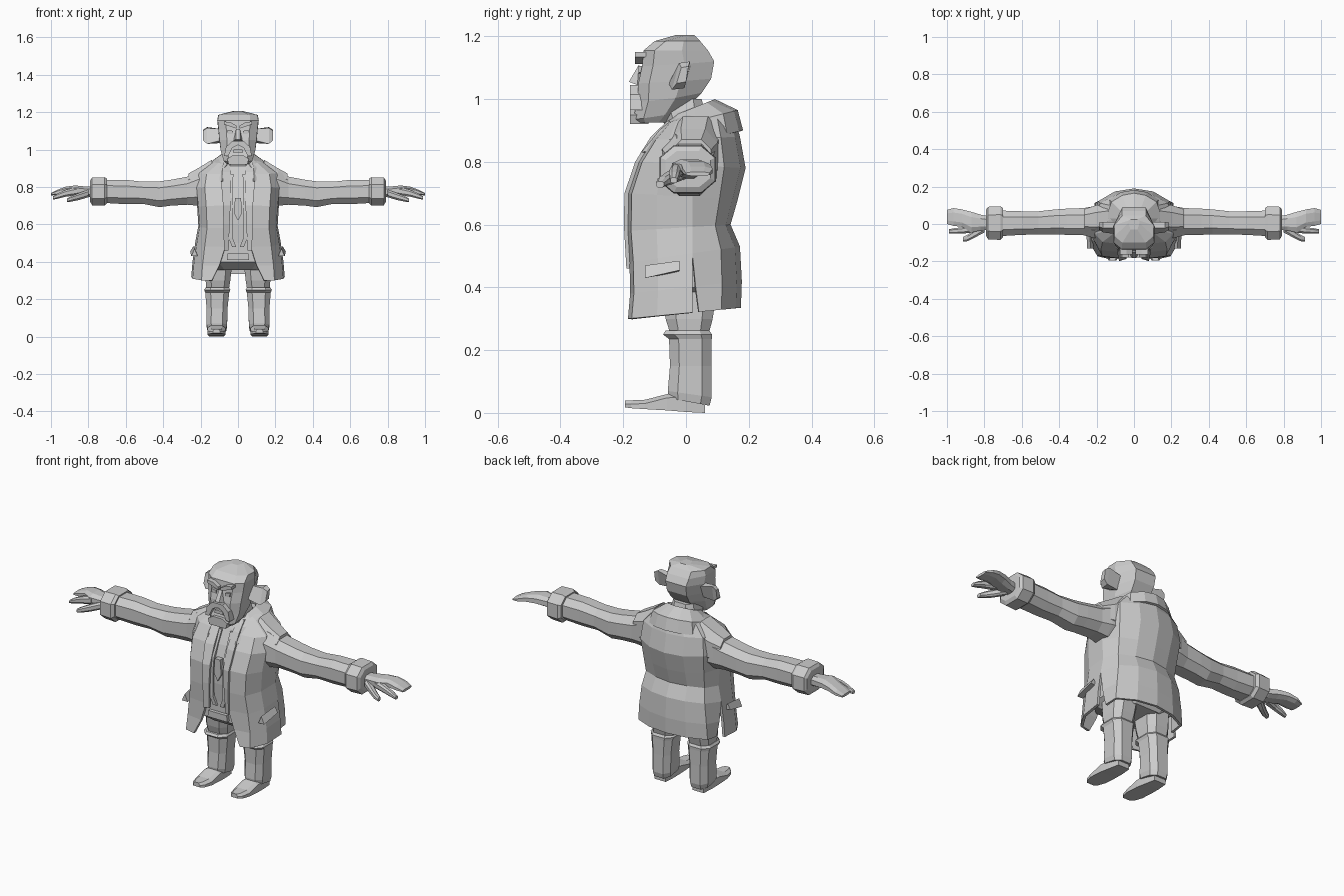
import bpy, bmesh, math
from mathutils import Vector, Matrix

grey = bpy.data.materials.new("plain grey")
grey.diffuse_color = (0.6, 0.6, 0.6, 1)


def make(name, verts, faces, mirror=True, thick=0, fix=True):
    me = bpy.data.meshes.new(name)
    bm = bmesh.new()
    vs = [bm.verts.new(v) for v in verts]
    for f in faces:
        bm.faces.new([vs[i] for i in f])
    bmesh.ops.remove_doubles(bm, verts=bm.verts[:], dist=0.0005)
    if fix:
        bmesh.ops.recalc_face_normals(bm, faces=bm.faces[:])
    bm.to_mesh(me)
    bm.free()
    ob = bpy.data.objects.new(name, me)
    bpy.context.collection.objects.link(ob)
    me.materials.append(grey)
    if mirror:
        m = ob.modifiers.new("mirror", "MIRROR")
        m.use_clip = True
    if thick:
        s = ob.modifiers.new("thickness", "SOLIDIFY")
        s.thickness = thick
    return ob


def loft(name, rings, closed=True, mirror=True, thick=0, skip=()):
    n = len(rings[0])
    faces = [(r * n + c, r * n + (c + 1) % n, (r + 1) * n + (c + 1) % n, (r + 1) * n + c)
             for r in range(len(rings) - 1) for c in range(n if closed else n - 1)
             if (r, c) not in skip]
    if closed:
        faces += [tuple(range(n))[::-1], tuple(range((len(rings) - 1) * n, len(rings) * n))]
    return make(name, [p for ring in rings for p in ring], faces, mirror, thick, closed)


def oct_z(x, y, z, rx, ry, tilt=0, k=0.55):
    pts = [(k, -1), (1, -k), (1, k), (k, 1), (-k, 1), (-1, k), (-1, -k), (-k, -1)]
    return [(x + a * rx, y + b * ry, z + tilt * b) for a, b in pts]


def oct_x(x, y0, y1, z0, z1, k=0.5):
    pts = [(k, -1), (1, -k), (1, k), (k, 1), (-k, 1), (-1, k), (-1, -k), (-k, -1)]
    return [(x, (y0 + y1) / 2 + a * (y1 - y0) / 2, (z0 + z1) / 2 + b * (z1 - z0) / 2) for a, b in pts]


def prism(name, pts, a, b, axis="x", mirror=True):
    """Extrude an outline along one axis between a and b."""
    put = {"x": lambda p, t: (t, p[0], p[1]), "y": lambda p, t: (p[0], t, p[1]),
           "z": lambda p, t: (p[0], p[1], t)}[axis]
    return loft(name, [[put(p, a) for p in pts], [put(p, b) for p in pts]], mirror=mirror)


# coat: front height, back height, half width, opening, front y, back y
coat = [(.30, .335, .25, .14, -.185, .175), (.38, .42, .243, .10, -.178, .178),
        (.48, .53, .228, .068, -.18, .172), (.58, .60, .212, .06, -.187, .142),
        (.70, .68, .218, .06, -.185, .165), (.80, .78, .228, .065, -.152, .19),
        (.87, .88, .215, .072, -.108, .172), (.925, .965, .135, .06, -.06, .148),
        (.94, .99, .085, .04, -.03, .09)]
rings = []
for i, (zf, zb, w, xo, yf, yb) in enumerate(coat):
    m = .02
    slit = (.035, .018)[i] if i < 2 else 0
    cols = [(xo, yf), (w * .78, yf + .012), (w * .97, yf * .5), (w, m),
            (w - slit, m + slit * .6), (w * .84, m + (yb - m) * .6), (w * .45, yb - .016), (0, yb)]
    rings.append([(x, y, zf + (zb - zf) * (y - yf) / (yb - yf)) for x, y in cols])
loft("coat", rings, closed=False, thick=.014, skip={(0, 3), (1, 3)})

# collar flap across the shoulders and upper back
flap = []
for zf, zb, w, yf, yb in [(.83, .90, .165, -.145, .182), (.90, .965, .15, -.09, .165), (.945, 1.0, .085, -.045, .092)]:
    cols = [(w * .5, yf), (w * .85, yf * .55), (w, .03), (w * .8, yb * .72), (w * .42, yb - .012), (0, yb)]
    flap.append([(x, y, zf + (zb - zf) * (y - yf) / (yb - yf)) for x, y in cols])
loft("collar_flap", flap, closed=False, thick=.012)

# lapels beside the opening
lap = [(.46, -.19, .05, .075), (.60, -.198, .045, .078), (.70, -.196, .04, .08),
       (.80, -.162, .038, .088), (.88, -.112, .04, .085), (.93, -.06, .045, .08)]
loft("lapel", [[(a, y + .01, z), (b, y, z), (b, y + .015, z), (a, y + .025, z)] for z, y, a, b in lap])

# torso with waistcoat, closed under the belly
loft("waistcoat", [oct_z(0, y, z, rx, ry) for z, y, rx, ry in
                   [(.355, 0, .13, .10), (.40, -.015, .19, .145), (.50, -.01, .195, .15), (.60, -.025, .18, .142),
                    (.70, -.015, .185, .15), (.80, .01, .19, .14), (.88, .03, .16, .12), (.94, .03, .08, .08)]],
     mirror=False)
loft("waistcoat_edge", [[(a, y, z), (a + .022, y, z), (a + .022, y + .03, z), (a, y + .03, z)] for z, y, a in
                        [(.48, -.172, .01), (.53, -.176, .03), (.66, -.176, .03), (.74, -.168, .028), (.87, -.105, .025)]])
prism("tie", [(0, .62), (.022, .66), (.016, .74), (0, .74)], -.178, -.15, "y")
prism("waist_band", [(-.06, .41), (.06, .41), (.055, .445), (-.055, .445)], -.178, -.12, "y", False)

# pocket flaps
make("pocket_flap", [(.232, -.13, .47), (.238, -.02, .485), (.256, -.02, .455), (.25, -.13, .43),
                     (.215, -.13, .43), (.22, -.02, .45)],
     [(0, 1, 2, 3), (3, 2, 5, 4), (0, 4, 5, 1), (0, 3, 4), (1, 5, 2)])

# arms, cuffs
loft("sleeve", [oct_x(*a) for a in [
    (.16, -.08, .10, .70, .90), (.215, -.075, .095, .70, .885), (.27, -.06, .085, .705, .855),
    (.36, -.058, .082, .70, .838), (.42, -.055, .078, .692, .83), (.51, -.056, .068, .71, .828),
    (.60, -.058, .068, .708, .838), (.72, -.065, .072, .715, .838)]])
loft("cuff", [oct_x(*a) for a in [(.70, -.072, .085, .712, .845), (.715, -.085, .095, .70, .852),
                                 (.78, -.082, .092, .702, .85), (.79, -.065, .078, .72, .835)]])
loft("shoulder_fold", [oct_x(*a) for a in [(.14, -.05, .11, .74, .945), (.205, -.055, .10, .73, .905), (.265, -.045, .08, .74, .872)]])

# hands: palm and fingers, index finger, thumb
loft("hand", [oct_x(*a) for a in [(.77, -.03, .04, .745, .80), (.82, -.035, .05, .75, .803), (.87, -.045, .065, .758, .808),
                                 (.92, -.015, .078, .762, .802), (.965, -.01, .085, .757, .785), (1.0, 0, .075, .755, .768)]])
loft("index_finger", [oct_x(*a) for a in [(.86, -.045, 0, .755, .80), (.92, -.052, -.018, .748, .785),
                                         (.96, -.052, -.022, .738, .768), (.99, -.05, -.028, .732, .75)]])
loft("thumb", [oct_x(*a) for a in [(.80, -.045, .01, .745, .785), (.85, -.072, -.03, .73, .768),
                                  (.89, -.092, -.058, .722, .752), (.915, -.095, -.07, .718, .738)]])

# legs, trouser knees and shoes
loft("thigh", [oct_z(*a) for a in [(.11, .012, .23, .058, .055), (.107, .01, .30, .066, .075), (.10, .01, .40, .07, .09)]])
loft("trouser", [oct_z(*a) for a in [(.113, .01, .035, .05, .065, -.012), (.113, .012, .06, .055, .07, -.01),
                                    (.112, .015, .15, .056, .066), (.111, .014, .235, .064, .068),
                                    (.111, .005, .25, .07, .078), (.111, .005, .262, .062, .07)]])
loft("shoe", [[(.115 - w, y, z0), (.115 + w, y, z0), (.115 + w, y, z1 - .012), (.115 + w * .6, y, z1),
               (.115 - w * .6, y, z1), (.115 - w, y, z1 - .012)] for y, w, z0, z1 in
              [(.06, .034, 0, .05), (.0, .042, .003, .062), (-.06, .047, .008, .06),
               (-.13, .047, .012, .042), (-.175, .036, .015, .04), (-.195, .02, .018, .04)]])

# head: horizontal slices of height, half width, front y, back y
loft("head", [[(w * .6, yf, z + t * -.5), (w, yf + .035, z - t * .3), (w * 1.02, (yf + yb) / 2 + .02, z + t * .2),
               (w * .6, yb, z + t), (-w * .6, yb, z + t), (-w * 1.02, (yf + yb) / 2 + .02, z + t * .2),
               (-w, yf + .035, z - t * .3), (-w * .6, yf, z + t * -.5)] for z, w, yf, yb, t in
              [(.925, .062, -.165, -.05, .0), (.945, .076, -.17, -.005, .02), (1.0, .092, -.155, .05, .02),
               (1.055, .099, -.152, .08, .01), (1.11, .104, -.14, .09, .01), (1.155, .109, -.135, .07, 0),
               (1.185, .104, -.10, .045, 0), (1.205, .03, -.03, .025, 0)]], mirror=False)
loft("neck", [oct_z(*a) for a in [(0, .02, .88, .08, .08), (0, -.01, .96, .07, .07), (0, -.01, 1.0, .06, .06)]], mirror=False)
make("ear", [(.09, -.055, 1.05), (.09, -.02, 1.11), (.09, .012, 1.10), (.09, -.015, 1.035),
             (.165, -.045, 1.03), (.165, -.022, 1.115), (.165, .012, 1.12), (.165, -.005, 1.035),
             (.188, -.03, 1.05), (.188, -.015, 1.10), (.188, .008, 1.105), (.188, .0, 1.055)],
     [(0, 1, 2, 3), (8, 9, 10, 11)] + [(r + i, r + (i + 1) % 4, r + 4 + (i + 1) % 4, r + 4 + i)
                                       for r in (0, 4) for i in range(4)])

# face details
make("nose", [(-.01, -.15, 1.11), (.01, -.15, 1.11), (.024, -.155, 1.045), (-.024, -.155, 1.045),
              (.012, -.182, 1.055), (-.012, -.182, 1.055), (0, -.13, 1.06)],
     [(0, 1, 4, 5), (1, 2, 4), (0, 5, 3), (3, 5, 4, 2), (0, 3, 6), (0, 6, 1), (1, 6, 2), (2, 6, 3)], False)
prism("brow", [(.008, 1.112), (.075, 1.135), (.075, 1.15), (.04, 1.146), (.008, 1.128)], -.162, -.11, "y")
prism("eye", [(.028, 1.082), (.055, 1.085), (.056, 1.105), (.028, 1.1)], -.151, -.12, "y")
prism("moustache", [(0, 1.025), (.03, 1.01), (.052, .965), (.074, .965), (.064, 1.015), (.03, 1.045), (0, 1.045)],
      -.178, -.12, "y")
prism("lower_lip", [(-.028, .985), (.028, .985), (.022, 1.003), (-.022, 1.003)], -.168, -.12, "y", False)
prism("chin", [(-.05, .92), (.05, .92), (.058, .95), (.03, .968), (-.03, .968), (-.058, .95)], -.178, -.12, "y", False)
